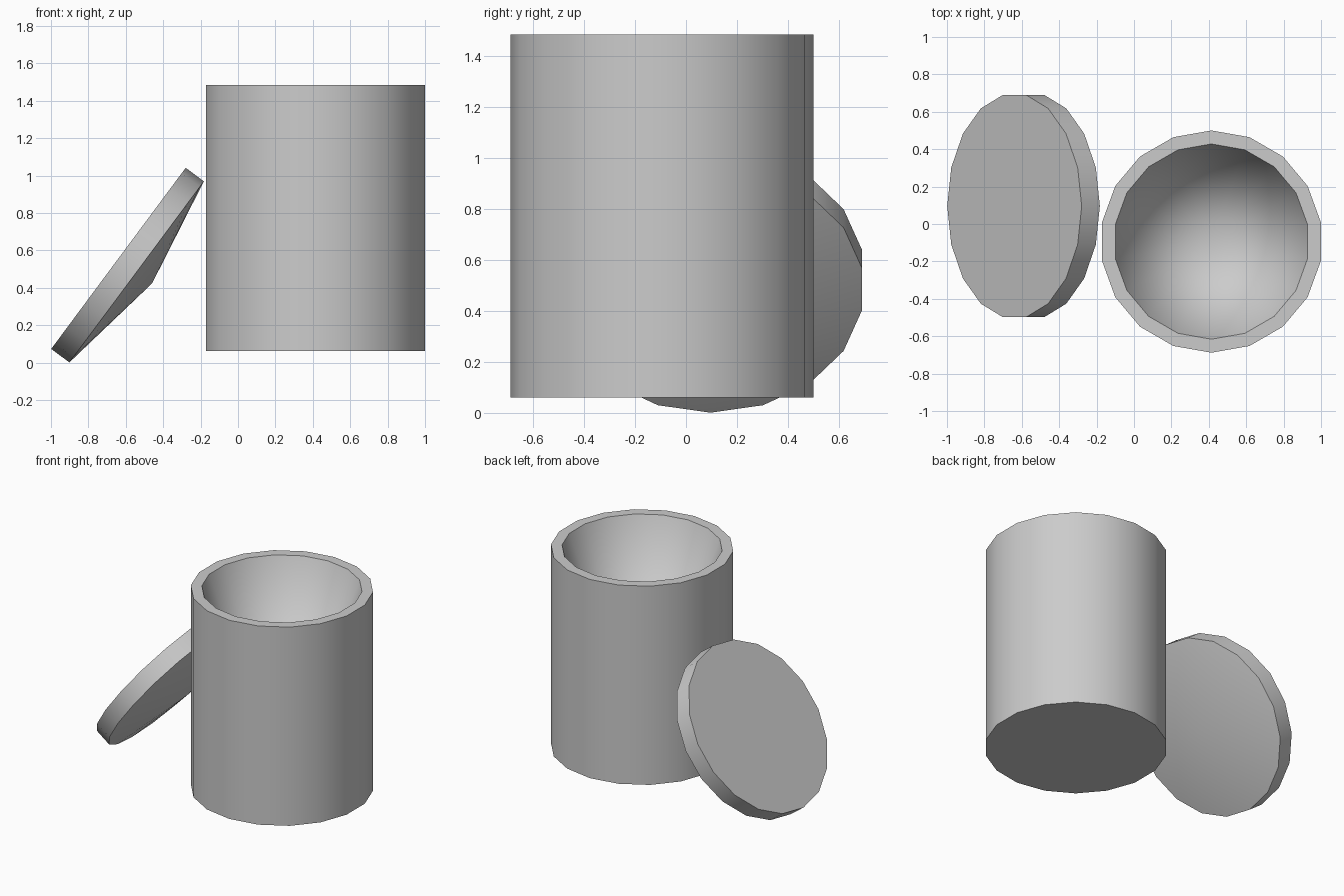
import bpy, bmesh
from math import radians, sin, cos

if "Cube" in bpy.data.objects:
    bpy.data.objects.remove(bpy.data.objects["Cube"])

SIDES = 18


def lathe(name, profile, start, location, tilt=0.0):
    """Revolve (radius, z) points around local z; radius 0 makes a pole."""
    bm = bmesh.new()
    rings = []
    for r, z in profile:
        if r == 0:
            rings.append([bm.verts.new((0, 0, z))] * SIDES)
        else:
            angles = [radians(start + 360 / SIDES * i) for i in range(SIDES)]
            rings.append([bm.verts.new((r * cos(a), r * sin(a), z)) for a in angles])
    for lo, hi in zip(rings, rings[1:]):
        for i in range(SIDES):
            j = (i + 1) % SIDES
            corners = list(dict.fromkeys([lo[i], lo[j], hi[j], hi[i]]))
            bm.faces.new(corners)
    bmesh.ops.recalc_face_normals(bm, faces=bm.faces[:])
    mesh = bpy.data.meshes.new(name)
    bm.to_mesh(mesh)
    bm.free()
    obj = bpy.data.objects.new(name, mesh)
    bpy.context.collection.objects.link(obj)
    obj.location = location
    obj.rotation_euler = (0, tilt, 0)
    bpy.ops.object.select_all(action='DESELECT')
    obj.select_set(True)
    bpy.context.view_layer.objects.active = obj
    bpy.ops.object.shade_smooth_by_angle(angle=radians(30))
    return obj


# Jar: straight outer wall, flat rim, conical hollow
lathe("jar",
      [(0, 0), (0.594, 0), (0.594, 1.424), (0.522, 1.424), (0, 0.08)],
      10, (0.414, -0.094, 0.061))

# Lid: thick disc with a shallow conical underside, leaning beside the jar
lathe("lid",
      [(0, -0.103), (0.603, 0), (0.603, 0.121), (0, 0.121)],
      0, (-0.542, 0.096, 0.485), radians(-53.4))
